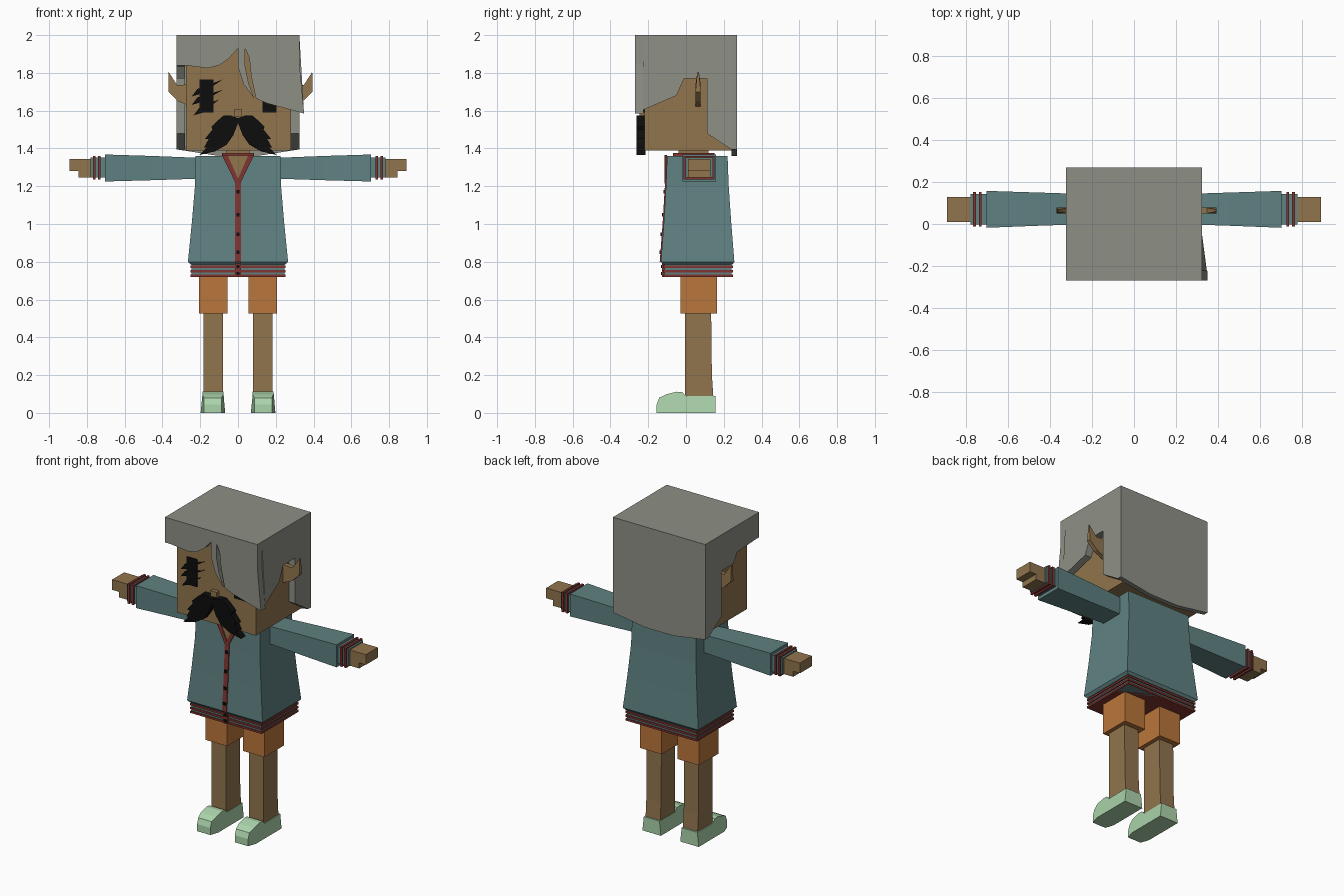
import bpy
import bmesh
from mathutils import Vector

cube = bpy.data.objects.get("Cube")
if cube:
    bpy.data.objects.remove(cube, do_unlink=True)


def material(name, red, green, blue):
    mat = bpy.data.materials.new(name)
    mat.use_nodes = True
    color = (red, green, blue, 1)
    mat.diffuse_color = color
    shader = mat.node_tree.nodes["Principled BSDF"]
    shader.inputs["Base Color"].default_value = color
    shader.inputs["Roughness"].default_value = 0.9
    return mat


skin = material("tan skin", .285, .177, .075)
hair = material("grey hair", .27, .28, .24)
jacket = material("teal cloth", .115, .22, .22)
trim = material("dark red trim", .22, .036, .03)
cloth = material("orange cloth", .49, .18, .043)
leather = material("mint leather", .41, .66, .41)
black = material("black", .004, .004, .004)


def finish(name, bm, mat):
    bmesh.ops.recalc_face_normals(bm, faces=bm.faces[:])
    mesh = bpy.data.meshes.new(name)
    bm.to_mesh(mesh)
    bm.free()
    mesh.materials.append(mat)
    obj = bpy.data.objects.new(name, mesh)
    bpy.context.scene.collection.objects.link(obj)
    return obj


def point(axis, along, a, b):
    """Place a 2D point (remaining axes in xyz order) at a distance along an axis."""
    coords = [a, b]
    coords.insert("xyz".index(axis), along)
    return Vector(coords)


def prism(name, axis, low, high, outline, mat, reshape=None):
    """Extrude an outline along an axis, optionally moving its vertices."""
    bm = bmesh.new()
    ends = [[bm.verts.new(point(axis, d, a, b)) for a, b in outline] for d in (low, high)]
    count = len(outline)
    for end in ends:
        bm.faces.new(end)
    for i in range(count):
        j = (i + 1) % count
        bm.faces.new((ends[0][i], ends[0][j], ends[1][j], ends[1][i]))
    if reshape:
        for vert in bm.verts:
            reshape(vert.co)
    return finish(name, bm, mat)


def loft(name, axis, rings, mat):
    """Join rectangles given as (distance, a low, a high, b low, b high)."""
    bm = bmesh.new()
    loops = []
    for d, a0, a1, b0, b1 in rings:
        corners = ((a0, b0), (a1, b0), (a1, b1), (a0, b1))
        loops.append([bm.verts.new(point(axis, d, a, b)) for a, b in corners])
    for lower, upper in zip(loops, loops[1:]):
        for i in range(4):
            j = (i + 1) % 4
            bm.faces.new((lower[i], lower[j], upper[j], upper[i]))
    bm.faces.new(loops[0])
    bm.faces.new(loops[-1])
    return finish(name, bm, mat)


def box(name, x0, x1, y0, y1, z0, z1, mat):
    return loft(name, "z", [(z0, x0, x1, y0, y1), (z1, x0, x1, y0, y1)], mat)


# Head, neck and nose
box("head", -.275, .28, -.22, .24, 1.39, 1.95, skin)
box("neck", -.06, .06, -.04, .12, 1.3, 1.39, skin)
box("nose", -.022, .022, -.245, -.22, 1.57, 1.605, skin)

# Hair: crown, swept fringe, back and two side panels
box("hair_crown", -.285, .285, -.225, .24, 1.95, 2, hair)
fringe = [(-.325, 2), (-.325, 1.84), (-.28, 1.84), (-.16, 1.825), (-.1, 1.84),
          (-.05, 1.875), (0, 1.93), (0, 1.83), (.03, 1.74), (.085, 1.665),
          (.055, 1.75), (.037, 1.84), (.037, 1.93), (.06, 1.88), (.07, 1.78),
          (.095, 1.665), (.15, 1.64), (.35, 1.585), (.325, 1.85), (.325, 2)]
prism("hair_fringe", "y", -.27, -.225, fringe, hair)
nape = [(-.325, 2), (-.325, 1.395), (-.1, 1.36), (.1, 1.36), (.325, 1.395), (.325, 2)]
prism("hair_back", "y", .24, .27, nape, hair)
side_tail = [(-.01, 1.77), (.11, 1.77), (.11, 1.48), (.24, 1.395), (.24, 2), (-.225, 2)]


def flare(co):
    if co.y < -.2 and co.z < 1.7:
        co.x += .023


prism("hair_side_left", "x", .28, .325,
      [(-.225, 1.605), (-.05, 1.68)] + side_tail, hair, flare)
prism("hair_side_right", "x", -.325, -.28,
      [(-.225, 1.84), (-.05, 1.83)] + side_tail, hair)

# Eyes, with slanted lashes on the uncovered side
for side, s in (("left", 1), ("right", -1)):
    x0, x1 = sorted((s * .13, s * .205))
    box("eye_" + side, x0, x1, -.226, -.22, 1.59, 1.765, black)
for x0, z0, x1, z1 in ((-.245, 1.675, -.08, 1.765), (-.245, 1.63, -.08, 1.71),
                       (-.235, 1.575, -.1, 1.66)):
    prism("eyelash", "y", -.228, -.221,
          [(x0, z0), (x0 + .05, z0 + .015), (x1, z1), (x0 + .03, z0 + .04)], black)

# Moustache
half = [(.04, 1.575), (.075, 1.575), (.11, 1.545), (.14, 1.515), (.135, 1.5), (.175, 1.45),
        (.155, 1.45), (.18, 1.405), (.165, 1.405), (.205, 1.365), (.12, 1.385),
        (.06, 1.42), (.025, 1.47)]
whiskers = [(0, 1.56)] + half + [(0, 1.535)] + [(-x, z) for x, z in reversed(half)]
prism("moustache", "y", -.262, -.215, whiskers, black)

# Jacket body with flared hem
body = [(.785, .25, -.12, .245), (.8, .265, -.133, .256), (1, .245, -.118, .24),
        (1.2, .228, -.106, .226), (1.36, .225, -.1, .22)]
loft("jacket_body", "z", [(z, -w, w, f, b) for z, w, f, b in body], jacket)
box("waistband", -.245, .245, -.115, .242, .72, .79, jacket)
for z in (.72, .744, .768):
    box("waistband_stripe", -.252, .252, -.122, .249, z, z + .012, trim)

# Collar, placket and buttons
prism("neckline", "y", -.109, -.1, [(-.065, 1.362), (0, 1.23), (.065, 1.362)], skin)
box("collar_band", -.085, .085, -.07, .15, 1.355, 1.375, trim)
for s in (1, -1):
    prism("collar_edge", "y", -.114, -.1,
          [(s * .055, 1.365), (s * .085, 1.365), (s * .012, 1.215), (0, 1.215), (0, 1.24)], trim)
front = [(f, z) for z, w, f, b in body[1:4]]
placket = [(y - .006, z) for y, z in front] + [(-.111, 1.23), (-.1, 1.23), (-.1, .8)]
prism("placket", "x", -.015, .015, placket, trim)
box("waistband_placket", -.015, .015, -.127, -.115, .72, .79, trim)
for z, y in ((1.17, -.108), (1.05, -.115), (.945, -.122), (.85, -.129), (.775, -.12), (.738, -.12)):
    box("button", -.009, .009, y - .012, y, z - .009, z + .009, black)

def taper_ear(co):
    if co.z > 1.78:
        co.y = .064 + (co.y - .064) * .3


def shape_shoe(center):
    def shape(co):
        scale = .72 if co.y < -.13 else 1
        if co.z > .08:
            scale *= .85
        co.x = center + (co.x - center) * scale
    return shape


shoe_profile = [(-.155, 0), (-.155, .045), (-.142, .08), (-.105, .098), (-.05, .112),
                (-.02, .11), (0, .088), (.155, .09), (.155, 0), (-.1, 0)]
hand_profile = [(.775, 1.345), (.892, 1.345), (.892, 1.28), (.845, 1.28), (.845, 1.245), (.775, 1.245)]
ear_profile = [(.26, 1.62), (.33, 1.65), (.382, 1.7), (.38, 1.805), (.335, 1.735), (.26, 1.74)]

# Paired parts
for side, s in (("left", 1), ("right", -1)):
    def mirrored(outline, shift=0):
        return [(s * x + shift, z) for x, z in outline]

    prism("ear_" + side, "y", .05, .078, mirrored(ear_profile, .013), skin, taper_ear)

    # Sleeve, striped cuff and hand
    loft("sleeve_" + side, "x", [(s * .2, 0, .142, 1.24, 1.35), (s * .45, -.008, .15, 1.232, 1.36),
                                 (s * .705, -.018, .158, 1.225, 1.368)], jacket)
    loft("cuff_" + side, "x", [(s * d, -.003, .143, 1.245, 1.352) for d in (.7, .78)], jacket)
    for d in (.727, .755):
        loft("cuff_stripe_" + side, "x",
             [(s * e, -.012, .152, 1.235, 1.36) for e in (d, d + .013)], trim)
    prism("hand_" + side, "y", .01, .13, mirrored(hand_profile), skin)

    # Shorts, leg and shoe
    x0, x1 = sorted((s * .055, s * .207))
    box("shorts_" + side, x0, x1, -.03, .165, .525, .74, cloth)
    x0, x1 = sorted((s * .08, s * .183))
    loft("leg_" + side, "z", [(.05, x0, x1, -.005, .147), (.2, x0, x1, -.005, .137),
                              (.54, x0, x1, -.005, .133)], skin)
    center = s * .133
    prism("shoe_" + side, "x", center - .065, center + .065, shoe_profile, leather,
          shape_shoe(center))
